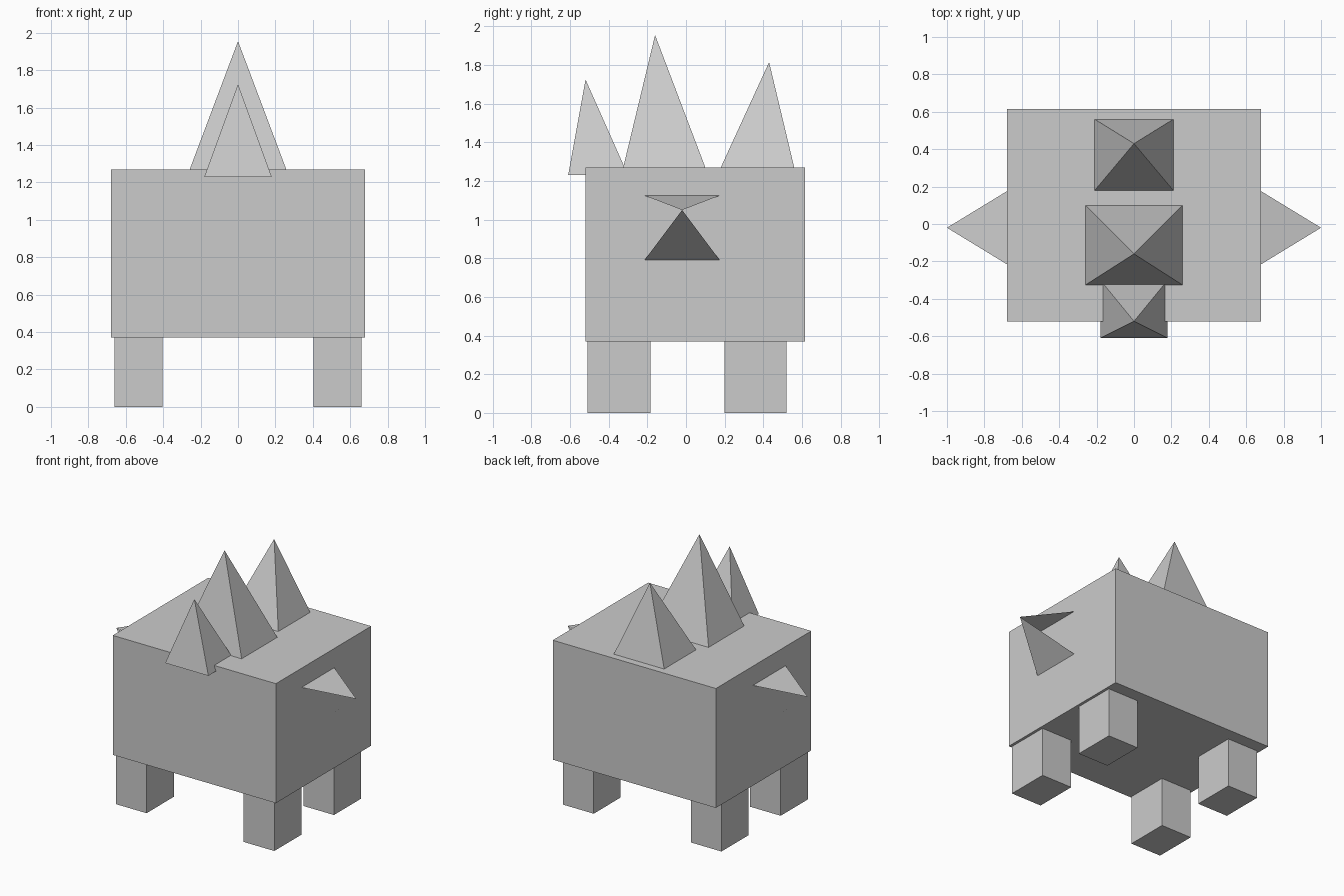
import bpy

if "Cube" in bpy.data.objects:
    bpy.data.objects.remove(bpy.data.objects["Cube"])

grey = bpy.data.materials.new("light_grey")
grey.diffuse_color = (0.6, 0.6, 0.6, 1.0)
grey.use_nodes = True
grey.node_tree.nodes["Principled BSDF"].inputs["Base Color"].default_value = grey.diffuse_color


def add_mesh(name, verts, faces):
    mesh = bpy.data.meshes.new(name)
    mesh.from_pydata(verts, [], faces)
    mesh.materials.append(grey)
    obj = bpy.data.objects.new(name, mesh)
    bpy.context.collection.objects.link(obj)
    return obj


def box(name, x0, x1, y0, y1, z0, z1):
    bpy.ops.mesh.primitive_cube_add(size=1)
    obj = bpy.context.object
    obj.name = name
    for v in obj.data.vertices:
        v.co = (x1 if v.co.x > 0 else x0,
                y1 if v.co.y > 0 else y0,
                z1 if v.co.z > 0 else z0)
    obj.data.materials.append(grey)


def spike(name, half_x, y0, y1, base_z, apex_y, apex_z):
    # four-sided spike with an off-centre tip
    add_mesh(name,
             [(-half_x, y0, base_z), (half_x, y0, base_z),
              (half_x, y1, base_z), (-half_x, y1, base_z), (0, apex_y, apex_z)],
             [(3, 2, 1, 0), (0, 1, 4), (1, 2, 4), (2, 3, 4), (3, 0, 4)])


def side_fin(name, s):
    # open fin: an upper and a lower triangle meeting at the tip
    x, y0, y1, z0, z1 = s * 0.68, -0.215, 0.175, 0.79, 1.125
    faces = [(2, 3, 4), (1, 0, 4)]
    if s < 0:
        faces = [f[::-1] for f in faces]
    add_mesh(name,
             [(x, y0, z0), (x, y1, z0), (x, y0, z1), (x, y1, z1),
              (s * 1.0, -0.02, 1.05)], faces)


# Body
box("body", -0.68, 0.68, -0.52, 0.615, 0.37, 1.27)

# Legs and side fins, mirrored left and right
for side, s in (("left", -1), ("right", 1)):
    xa, xb = sorted((s * 0.405, s * 0.66))
    box("front_leg_" + side, xa, xb, -0.51, -0.185, 0, 0.37)
    box("back_leg_" + side, xa, xb, 0.20, 0.52, 0, 0.37)
    side_fin("side_fin_" + side, s)

# Spikes along the back
spike("front_spike", 0.18, -0.61, -0.30, 1.23, -0.52, 1.725)
spike("middle_spike", 0.258, -0.325, 0.10, 1.27, -0.16, 1.955)
spike("back_spike", 0.21, 0.18, 0.56, 1.27, 0.43, 1.815)
